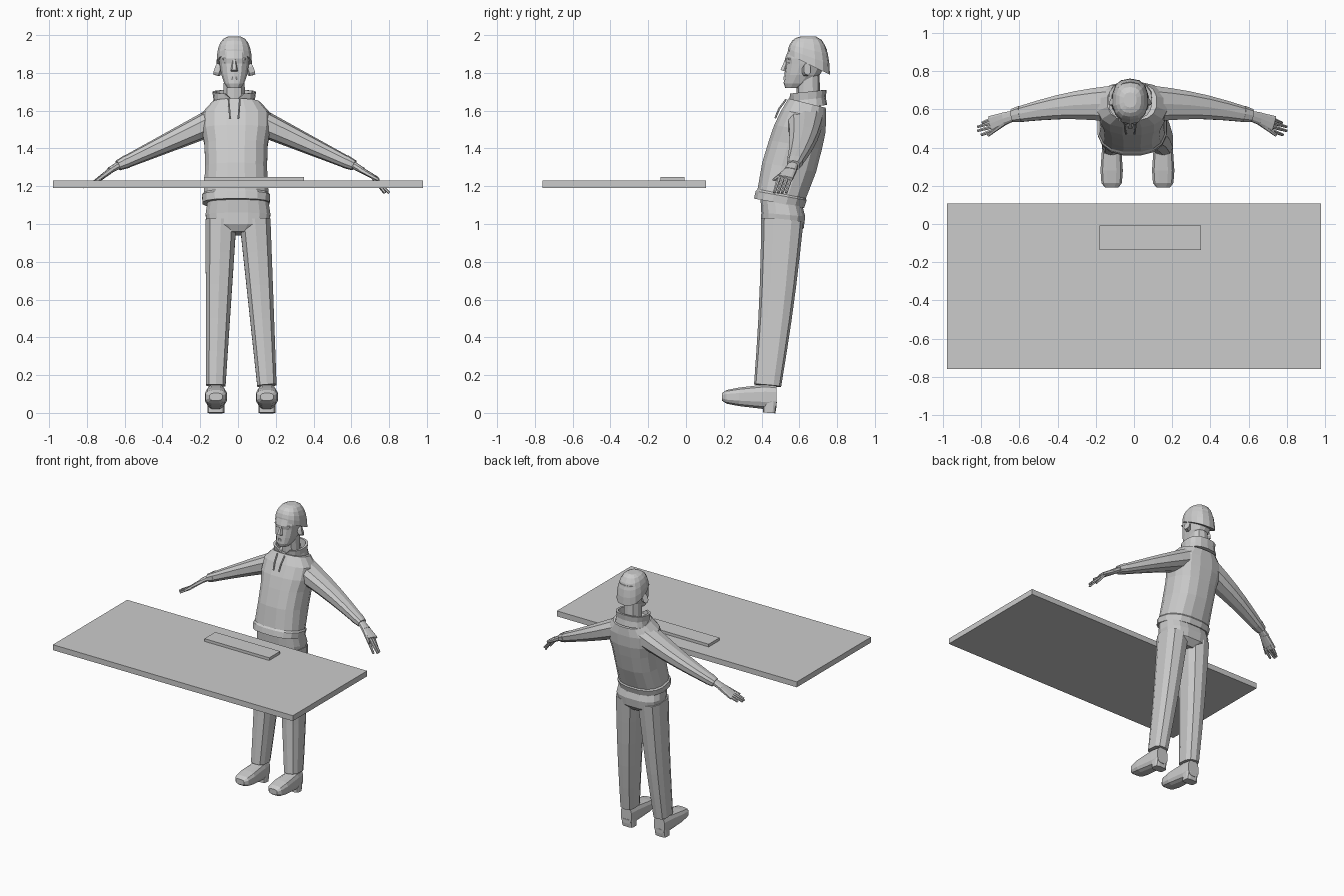
import bpy, bmesh, math
from mathutils import Vector

if "Cube" in bpy.data.objects:
    bpy.data.objects.remove(bpy.data.objects["Cube"])

grey = bpy.data.materials.new("light_grey")
grey.use_nodes = True
tone = (.6, .6, .6, 1)
grey.diffuse_color = tone
grey.node_tree.nodes["Principled BSDF"].inputs["Base Color"].default_value = tone

ACROSS, DEPTH = Vector((1, 0, 0)), Vector((0, 1, 0))
SIDES = {"right": -1, "left": 1}
head_x = -.02
chest_x = -.01


def finish(name, bm):
    bmesh.ops.recalc_face_normals(bm, faces=bm.faces)
    mesh = bpy.data.meshes.new(name)
    bm.to_mesh(mesh)
    bm.free()
    mesh.materials.append(grey)
    obj = bpy.data.objects.new(name, mesh)
    bpy.context.collection.objects.link(obj)
    return obj


def rounded(value, power):
    """Push a sine or cosine outward for a squarer cross-section."""
    return math.copysign(abs(value) ** (2 / power), value)


def loft(name, rings, count=12, power=2.5, phase=.5):
    """Skin a closed tube through rings of (centre, half axis, other half axis)."""
    bm = bmesh.new()
    loops = []
    for centre, half_u, half_v in rings:
        loop = []
        for i in range(count):
            angle = math.tau * (i + phase) / count
            offset_u = half_u * rounded(math.cos(angle), power)
            offset_v = half_v * rounded(math.sin(angle), power)
            loop.append(bm.verts.new(centre + offset_u + offset_v))
        loops.append(loop)
    for lower, upper in zip(loops, loops[1:]):
        for i in range(count):
            j = (i + 1) % count
            bm.faces.new((lower[i], lower[j], upper[j], upper[i]))
    bm.faces.new(loops[0])
    bm.faces.new(loops[-1])
    return finish(name, bm)


def stack(name, x, rows, tilt=0, **style):
    """Upright loft; each row is height, depth, half width, half depth."""
    rings = [(Vector((x, y, z)), ACROSS * wide, Vector((0, deep, tilt)))
             for z, y, wide, deep in rows]
    return loft(name, rings, **style)


def taper(name, start, start_size, end, end_size, across=DEPTH, steps=1, bow=0, **style):
    """Tube from start to end whose two half sizes change evenly, bowed in depth."""
    start, end = Vector(start), Vector(end)
    along = (end - start).normalized()
    axis_u = (across - along * across.dot(along)).normalized()
    axis_v = along.cross(axis_u)
    rings = []
    for step in range(steps + 1):
        t = step / steps
        size = Vector(start_size).lerp(Vector(end_size), t)
        centre = start.lerp(end, t) + DEPTH * bow * math.sin(math.pi * t)
        rings.append((centre, axis_u * size.x, axis_v * size.y))
    return loft(name, rings, **style)


def box(name, low, high):
    bm = bmesh.new()
    bmesh.ops.create_cube(bm, size=1)
    for vert in bm.verts:
        vert.co = [a if side < 0 else b for a, b, side in zip(low, high, vert.co)]
    return finish(name, bm)


def lean(z):
    """Depth of the spine, which leans back with height."""
    return .49 + (z - 1.1) * .28


# Desk top and the slab resting on it
box("table_top", (-.98, -.76, 1.19), (.98, .107, 1.23))
box("keyboard_slab", (-.18, -.135, 1.23), (.35, -.008, 1.25))

# Sweater body with a hem band, tilted to follow the spine
sweater_rows = [(1.11, .17, .13), (1.11, .18, .135), (1.15, .183, .137), (1.16, .174, .13),
                (1.3, .166, .145), (1.42, .17, .142), (1.5, .185, .137),
                (1.58, .185, .12), (1.64, .13, .1)]
stack("sweater", chest_x, [(z, lean(z), wide, deep) for z, wide, deep in sweater_rows],
      tilt=-.025, count=16)

# Standing collar, open at the throat
collar_rows = [(1.62, .108), (1.66, .1), (1.7, .105), (1.7, .09), (1.64, .085)]
collar = stack("collar", head_x, [(z, .645, size * 1.1, size * .95) for z, size in collar_rows],
               tilt=.01, count=16, phase=0)
for vert in collar.data.vertices:
    if abs(vert.co.x - head_x) < .02 and vert.co.y < .6 and vert.co.z > 1.67:
        vert.co.z -= .045

# Trouser hips
hip_rows = [(.95, .5, .1, .085), (.99, .51, .165, .115), (1.05, .515, .174, .118),
            (1.14, .5, .16, .108)]
stack("trouser_hips", 0, hip_rows, tilt=-.01, count=16, power=2.8)

# Legs and shoes, the stance slightly off centre at the feet
shoe_rows = [(.19, .035, .02), (.215, .055, .037), (.28, .06, .05), (.42, .05, .067),
             (.48, .044, .06)]
for side, s in SIDES.items():
    foot_x = .018 + s * .135
    taper(side + "_leg", (s * .09, .51, 1.02), (.085, .112), (foot_x, .432, .145), (.053, .072),
          across=ACROSS, steps=5, bow=.008, count=10, power=2.8)
    shoe_rings = [(Vector((foot_x, y, .085)), ACROSS * wide, Vector((0, 0, tall)))
                  for y, wide, tall in shoe_rows]
    loft(side + "_shoe", shoe_rings, power=3)
    taper(side + "_heel", (foot_x, .445, .06), (.046, .037), (foot_x, .441, 0), (.046, .033),
          across=ACROSS, power=4)

# Sleeves, cuffs and hands
for side, s in SIDES.items():
    def at(x, y, z):
        return (chest_x + s * x, y, z)

    # The right hand hangs a little lower
    tip_z = 1.18 - s * .015
    knuckle_z = 1.235 - s * -.008
    taper(side + "_sleeve", at(.08, .63, 1.56), (.1, .075), at(.59, .575, 1.325), (.042, .033),
          steps=5, bow=.015, count=10)
    taper(side + "_cuff", at(.58, .577, 1.33), (.045, .036), at(.625, .568, 1.31), (.036, .028),
          count=10)
    taper(side + "_wrist", at(.61, .57, 1.318), (.026, .02), at(.67, .552, 1.283), (.034, .017),
          count=10)
    taper(side + "_palm", at(.66, .555, 1.287), (.032, .016), at(.74, .525, knuckle_z),
          (.043, .012), steps=2, count=10, power=3)
    for finger, reach in enumerate((.785, .81, .81, .79)):
        root_y = .556 - finger * .021
        taper(side + "_finger", at(.72, root_y, knuckle_z + .01), (.011, .011),
              at(reach, root_y - .026, tip_z), (.007, .007), count=6)
    taper(side + "_thumb", at(.67, .53, 1.28), (.014, .013), at(.755, .465, knuckle_z - .01),
          (.008, .008), count=6)
    # Drawstring hanging from the throat
    taper(side + "_drawstring", (head_x + s * .03, .53, 1.66), (.005, .005),
          (head_x + s * .022, .472, 1.56), (.005, .005), across=ACROSS, steps=2, bow=-.008, count=6)

# Neck and head
taper("neck", (head_x, .65, 1.6), (.06, .062), (head_x, .645, 1.79), (.057, .062),
      across=ACROSS, count=10)
head_rows = [(1.72, .567, .036, .042), (1.745, .587, .054, .07), (1.79, .615, .07, .094),
             (1.85, .636, .08, .108), (1.875, .636, .082, .112), (1.93, .645, .08, .1)]
stack("head", head_x, head_rows, count=14)

# Hair cap: a squarish dome that dips toward the nape
hair_rings = []
for step in range(6):
    angle = math.radians(step * 16)
    rise, spread = math.sin(angle), math.cos(angle) ** .6
    hair_rings.append((Vector((head_x, .65, 1.845 + .15 * rise)), ACROSS * .095 * spread,
                       Vector((0, .112 * spread, -.055 * (1 - rise)))))
loft("hair", hair_rings, count=14)

# Facial features
taper("nose", (head_x, .536, 1.868), (.009, .014), (head_x, .517, 1.81), (.019, .019),
      across=ACROSS, steps=2, count=6, phase=0)
taper("lips", (head_x, .532, 1.762), (.025, .016), (head_x, .532, 1.78), (.02, .016),
      across=ACROSS, count=8)
for side, s in SIDES.items():
    def beside(offset, y, z):
        return (head_x + s * offset, y, z)

    taper(side + "_eyebrow", beside(.012, .542, 1.877), (.013, .007), beside(.06, .55, 1.874),
          (.01, .005), count=6)
    taper(side + "_eye", beside(.02, .55, 1.853), (.013, .007), beside(.05, .555, 1.853),
          (.012, .004), count=6)
    taper(side + "_ear", beside(.07, .63, 1.81), (.018, .03), beside(.097, .642, 1.82),
          (.021, .034), count=8)
